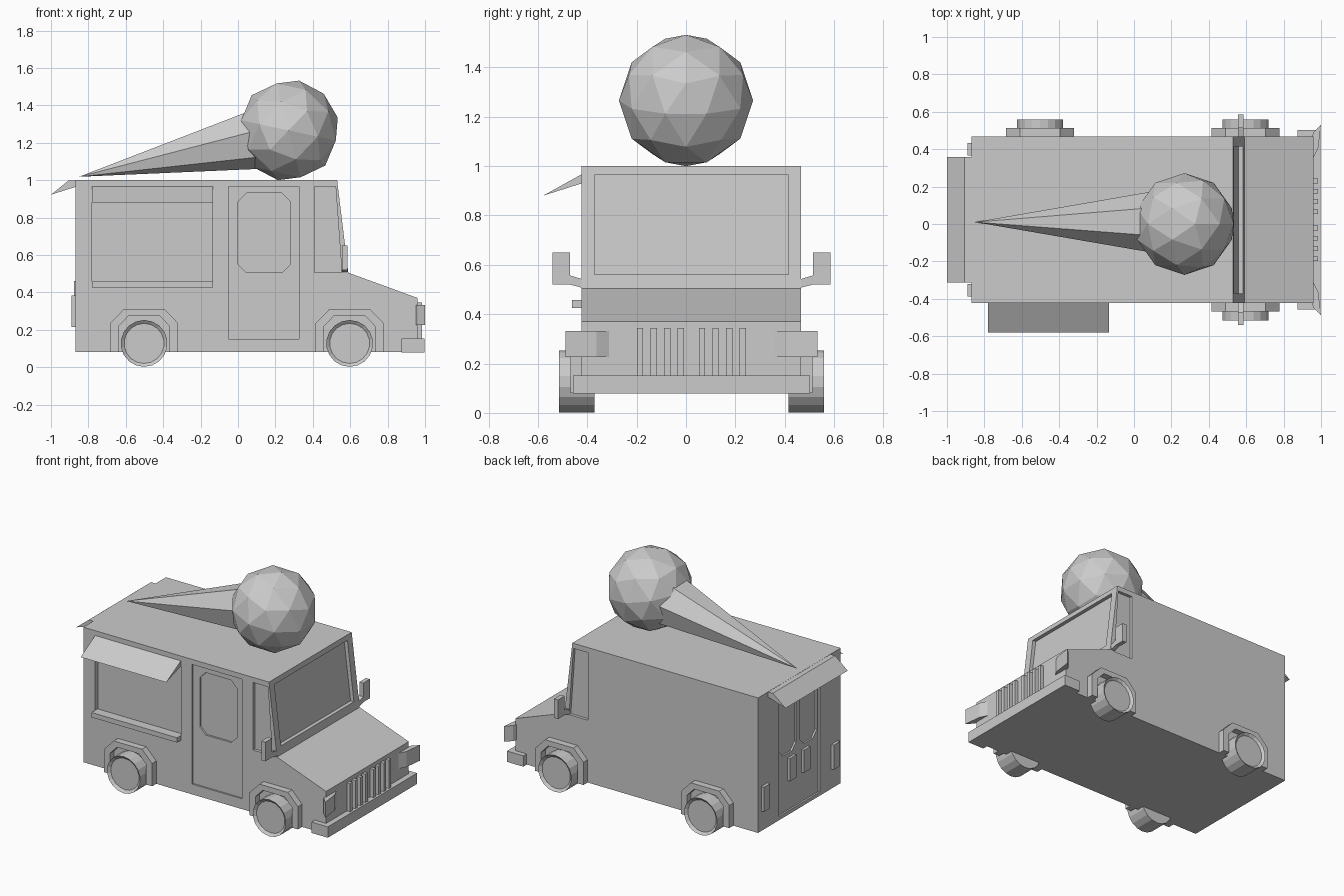
import bpy, bmesh, math
from mathutils import Vector, Matrix

if "Cube" in bpy.data.objects:
    bpy.data.objects.remove(bpy.data.objects["Cube"])

CY = 0.022           # centre line of the van body
HALF = 0.445         # half width of the body
L, R = CY - HALF, CY + HALF


def finish(name, bm):
    bmesh.ops.recalc_face_normals(bm, faces=bm.faces)
    me = bpy.data.meshes.new(name)
    bm.to_mesh(me)
    bm.free()
    ob = bpy.data.objects.new(name, me)
    bpy.context.collection.objects.link(ob)
    return ob


def prism(name, pts, axis, a, b):
    """Extrude a 2D outline along an axis from a to b."""
    to3 = {'x': lambda p, t: (t, p[0], p[1]),
           'y': lambda p, t: (p[0], t, p[1]),
           'z': lambda p, t: (p[0], p[1], t)}[axis]
    bm = bmesh.new()
    f = bm.faces.new([bm.verts.new(to3(p, a)) for p in pts])
    ext = bmesh.ops.extrude_face_region(bm, geom=[f])['geom']
    move = Vector(to3((0, 0), b - a))
    bmesh.ops.translate(bm, vec=move, verts=[v for v in ext if isinstance(v, bmesh.types.BMVert)])
    return finish(name, bm)


def box(name, x0, x1, y0, y1, z0, z1):
    return prism(name, [(x0, y0), (x1, y0), (x1, y1), (x0, y1)], 'z', z0, z1)


def rect(a0, a1, b0, b1, lo=0.0, hi=0.0):
    """Rectangle outline with optional chamfers on lower and upper corners."""
    p = [(a0 + lo, b0), (a1 - lo, b0)]
    p += [(a1, b0 + lo)] if lo else []
    p += [(a1, b1 - hi), (a1 - hi, b1)] if hi else [(a1, b1)]
    p += [(a0 + hi, b1), (a0, b1 - hi)] if hi else [(a0, b1)]
    p += [(a0, b0 + lo)] if lo else []
    return p


# Body shell
body = prism("van_body", [(-0.87, 0.08), (-0.87, 1.0), (0.53, 1.0), (0.59, 0.505),
                          (0.96, 0.37), (0.96, 0.08)], 'y', L, R)

# Recesses: serving hatch, side door and window, cab windows, windscreen, rear doors
cab = [(0.41, 0.505), (0.555, 0.505), (0.522, 0.965), (0.41, 0.965)]
cutters = [
    prism("cut_hatch", rect(-0.78, -0.135, 0.455, 0.962), 'y', L - 0.1, L + 0.03),
    prism("cut_door", rect(-0.05, 0.325, 0.15, 0.965), 'y', L - 0.1, L + 0.012),
    prism("cut_door_window", rect(0.0, 0.28, 0.505, 0.93, 0.045, 0.045), 'y', L - 0.1, L + 0.025),
    prism("cut_cab_front", cab, 'y', L - 0.1, L + 0.02),
    prism("cut_cab_back", cab, 'y', R - 0.02, R + 0.1),
    prism("cut_windscreen", [(0.509, 0.965), (0.634, 0.965), (0.683, 0.56), (0.558, 0.56)],
          'y', CY - 0.393, CY + 0.393),
    prism("cut_rear_doors", rect(CY - 0.22, CY + 0.22, 0.105, 0.93), 'x', -1.0, -0.858),
]
for s in (-1, 1):
    a, b = sorted((CY + s * 0.02, CY + s * 0.205))
    cutters.append(prism("cut_rear_window", rect(a, b, 0.49, 0.9, 0.045), 'x', -1.0, -0.846))
bpy.context.view_layer.objects.active = body
for c in cutters:
    c.hide_render = True
    m = body.modifiers.new("recess", 'BOOLEAN')
    m.operation, m.solver, m.object = 'DIFFERENCE', 'EXACT', c
    bpy.ops.object.modifier_apply(modifier=m.name)
    bpy.data.objects.remove(c)

# Serving hatch awning and counter, rear awning
prism("hatch_awning", [(L + 0.01, 0.967), (L, 0.967), (-0.58, 0.88), (L, 0.93), (L + 0.01, 0.93)],
      'x', -0.78, -0.135)
box("serving_counter", -0.78, -0.135, L - 0.04, L + 0.02, 0.425, 0.458)
prism("rear_awning", [(-0.865, 0.999), (-0.905, 0.999), (-1.0, 0.922), (-0.865, 0.965)],
      'y', CY - 0.335, CY + 0.335)

# Arches and wheels
arch = [(-0.182, 0.08), (-0.182, 0.235), (-0.107, 0.312), (0.107, 0.312), (0.182, 0.235), (0.182, 0.08),
        (0.137, 0.08), (0.137, 0.218), (0.083, 0.275), (-0.083, 0.275), (-0.137, 0.218), (-0.137, 0.08)]


def wheel(name, x, s):
    bm = bmesh.new()
    bmesh.ops.create_cone(bm, cap_ends=True, segments=18, radius1=0.125, radius2=0.125, depth=0.145)
    cap = max(bm.faces, key=lambda f: f.calc_center_median().z)
    bmesh.ops.inset_region(bm, faces=[cap], thickness=0.018)
    bmesh.ops.translate(bm, vec=(0, 0, -0.015), verts=cap.verts)
    bm.transform(Matrix.Translation((x, CY + s * 0.465, 0.127)) @ Matrix.Rotation(-s * math.pi / 2, 4, 'X'))
    finish(name, bm)


for s, side in ((-1, "front"), (1, "back")):
    def y(d):
        return CY + s * d
    for x, pos in ((-0.502, "rear"), (0.597, "fore")):
        prism(f"{pos}_{side}_arch", [(x + px, pz) for px, pz in arch], 'y', y(HALF - 0.01), y(0.49))
        wheel(f"{pos}_{side}_wheel", x, s)
    # Side mirror on a short arm
    prism(f"{side}_mirror", [(y(d), z) for d, z in ((0.435, 0.505), (0.435, 0.54), (0.492, 0.557), (0.492, 0.65),
                             (0.563, 0.65), (0.563, 0.52), (0.492, 0.52))], 'x', 0.555, 0.585)
    # Flared headlight
    prism(f"{side}_headlight", [(0.95, y(0.335)), (0.96, y(0.335)), (0.985, y(0.385)), (1.0, y(0.51)),
                                (0.96, y(0.47)), (0.95, y(0.44))], 'z', 0.226, 0.332)
    # Tail light and rear door handle
    box(f"{side}_tail_light", -0.89, -0.86, y(0.343), y(0.41), 0.215, 0.383)
    box(f"{side}_rear_handle", -0.876, -0.85, y(0.04), y(0.11), 0.305, 0.46)
    # Grille bars
    for i in range(4):
        d = 0.043 + 0.055 * i
        box(f"{side}_grille_bar_{i}", 0.95, 0.985, y(d - 0.0125), y(d + 0.0125), 0.145, 0.345)

# Front bumper
box("bumper", 0.875, 0.998, CY - 0.48, CY + 0.48, 0.078, 0.152)

# Giant cone lying on the roof, tip to the rear
tip, base = Vector((-0.85, 0.01, 1.018)), Vector((0.09, 0.01, 1.222))
axis = (base - tip).normalized()
up = axis.cross(Vector((0, 1, 0)))
up = up if up.z > 0 else -up
bm = bmesh.new()
ring = []
for i in range(7):
    t = math.radians(12) + i * math.tau / 7
    ring.append(bm.verts.new(base + 0.165 * (math.cos(t) * Vector((0, 1, 0)) + math.sin(t) * up)))
apex = bm.verts.new(tip)
bm.faces.new(ring)
for i in range(7):
    bm.faces.new((ring[i], ring[(i + 1) % 7], apex))
finish("wafer_cone", bm)

# Ice cream scoop
bm = bmesh.new()
bmesh.ops.create_icosphere(bm, subdivisions=2, radius=0.272)
bm.transform(Matrix.Translation((0.27, 0, 1.266)) @ Matrix.Rotation(math.radians(12), 4, 'Y'))
finish("ice_cream_scoop", bm)
